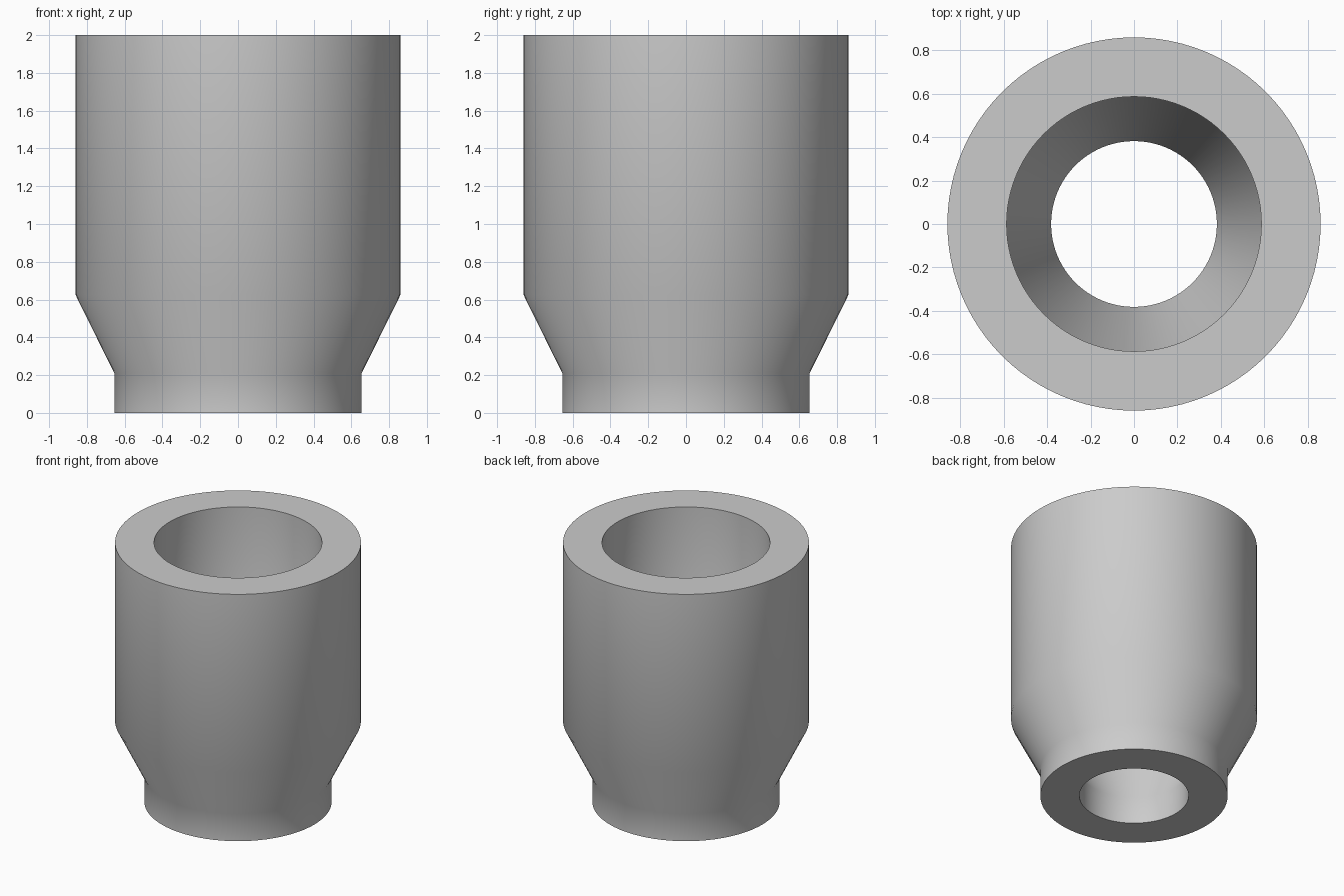
import bpy
import bmesh
from math import cos, sin, tau, radians

if "Cube" in bpy.data.objects:
    bpy.data.objects.remove(bpy.data.objects["Cube"])

SEGMENTS = 96

# Plain grey material
grey = bpy.data.materials.new("plain grey")
grey.use_nodes = True
colour = (0.6, 0.6, 0.6, 1)
grey.diffuse_color = colour
grey.node_tree.nodes["Principled BSDF"].inputs["Base Color"].default_value = colour


def lathe(name, profile, material):
    """Revolve a closed (radius, height) profile around z."""
    bm = bmesh.new()
    rings = [[bm.verts.new((r * cos(tau * i / SEGMENTS), r * sin(tau * i / SEGMENTS), z))
              for i in range(SEGMENTS)] for r, z in profile]
    for lower, upper in zip(rings, rings[1:] + rings[:1]):
        for i in range(SEGMENTS):
            j = (i + 1) % SEGMENTS
            bm.faces.new((lower[i], lower[j], upper[j], upper[i]))
    bmesh.ops.recalc_face_normals(bm, faces=bm.faces)
    mesh = bpy.data.meshes.new(name)
    bm.to_mesh(mesh)
    bm.free()
    mesh.materials.append(material)
    obj = bpy.data.objects.new(name, mesh)
    bpy.context.collection.objects.link(obj)
    bpy.ops.object.select_all(action="DESELECT")
    obj.select_set(True)
    bpy.context.view_layer.objects.active = obj
    bpy.ops.object.shade_smooth_by_angle(angle=radians(35))
    return obj


# Outer wall: narrow neck, tapered shoulder, wide body; the bore follows it inside
outer = [(0.655, 0), (0.655, 0.21), (0.86, 0.625), (0.86, 2)]
WALL = 0.273
bore = [(r - WALL, z) for r, z in reversed(outer)]
lathe("stepped_sleeve", outer + bore, grey)
